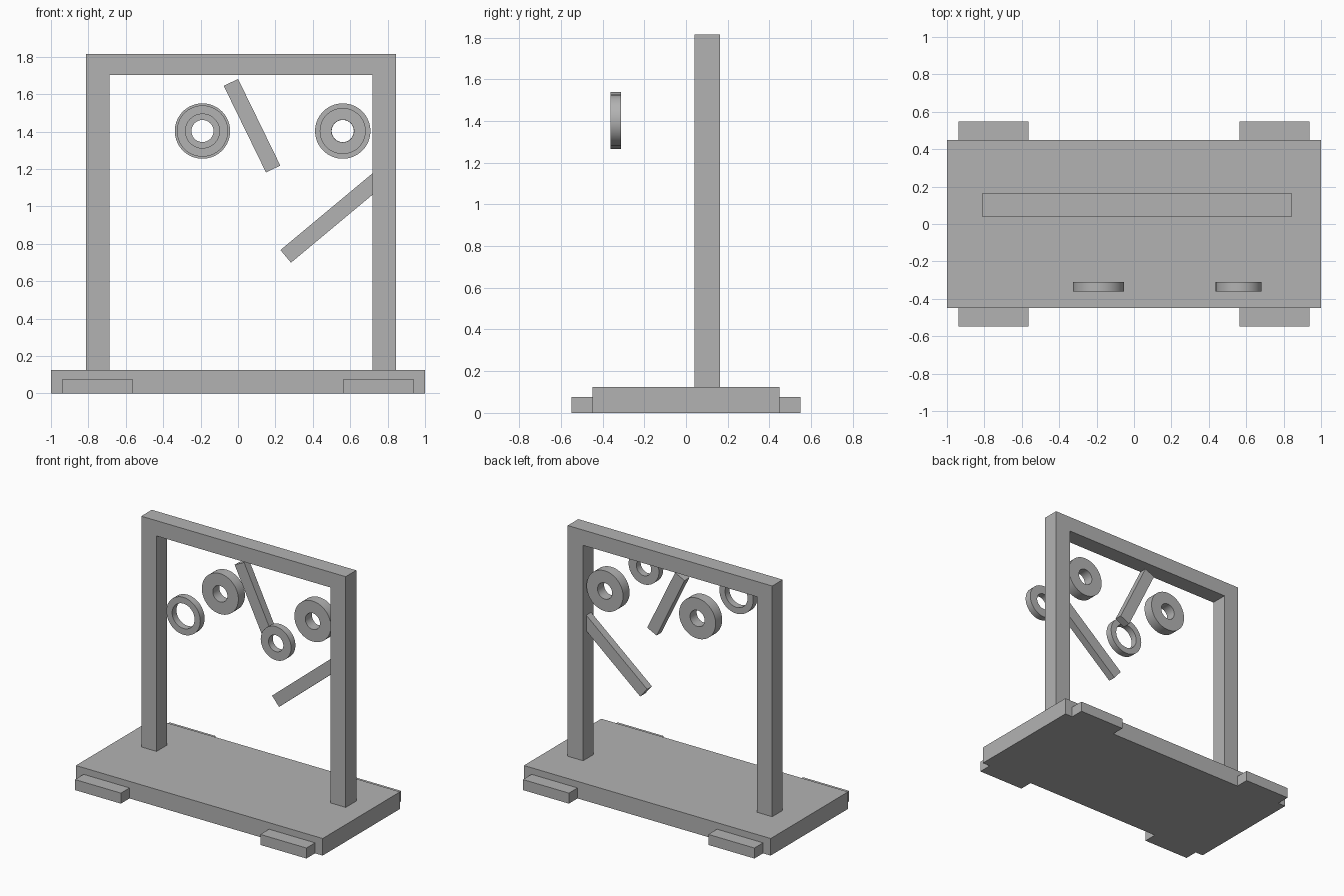
import bpy, bmesh, math
from mathutils import Vector

cube = bpy.data.objects.get("Cube")
if cube:
    bpy.data.objects.remove(cube, do_unlink=True)

GREY = (0.45, 0.45, 0.45, 1)
mat = bpy.data.materials.new("plain grey")
mat.use_nodes = True
mat.diffuse_color = GREY
mat.node_tree.nodes["Principled BSDF"].inputs["Base Color"].default_value = GREY


def add_object(name, bm):
    bmesh.ops.recalc_face_normals(bm, faces=bm.faces[:])
    mesh = bpy.data.meshes.new(name)
    bm.to_mesh(mesh)
    bm.free()
    mesh.materials.append(mat)
    obj = bpy.data.objects.new(name, mesh)
    bpy.context.collection.objects.link(obj)
    return obj


def box(name, low, high):
    low, high = Vector(low), Vector(high)
    bm = bmesh.new()
    bmesh.ops.create_cube(bm, size=1)
    bmesh.ops.scale(bm, vec=high - low, verts=bm.verts)
    bmesh.ops.translate(bm, vec=(low + high) / 2, verts=bm.verts)
    return add_object(name, bm)


def extrude_profile(name, points, y0, y1):
    """Extrude an outline in the x-z plane from y0 to y1."""
    bm = bmesh.new()
    face = bm.faces.new([bm.verts.new((x, y0, z)) for x, z in points])
    new = bmesh.ops.extrude_face_region(bm, geom=[face])["geom"]
    moved = [g for g in new if isinstance(g, bmesh.types.BMVert)]
    bmesh.ops.translate(bm, vec=(0, y1 - y0, 0), verts=moved)
    return add_object(name, bm)


def bar(name, start, end, width):
    """Slanted bar between two points of the frame plane."""
    obj = box(name, (-0.5, -0.028, -width / 2), (0.5, 0.028, width / 2))
    dx, dz = end[0] - start[0], end[1] - start[1]
    obj.scale.x = math.hypot(dx, dz)
    obj.rotation_euler.y = -math.atan2(dz, dx)
    obj.location = ((start[0] + end[0]) / 2, 0.098, (start[1] + end[1]) / 2)
    return obj


def ring(name, x, y, outer, inner, depth, segments=64):
    """Flat washer with its axis along y."""
    bm = bmesh.new()
    section = [(inner, -1), (outer, -1), (outer, 1), (inner, 1)]
    verts = [bm.verts.new((r, s * depth / 2, 0)) for r, s in section]
    edges = [bm.edges.new((verts[i], verts[(i + 1) % 4])) for i in range(4)]
    bmesh.ops.spin(bm, geom=verts + edges, cent=(0, 0, 0), axis=(0, 1, 0),
                   angle=math.tau, steps=segments, use_duplicate=False)
    bmesh.ops.remove_doubles(bm, verts=bm.verts[:], dist=1e-4)
    obj = add_object(name, bm)
    obj.location = (x, y, 1.403)
    bpy.ops.object.select_all(action="DESELECT")
    obj.select_set(True)
    bpy.context.view_layer.objects.active = obj
    bpy.ops.object.shade_smooth_by_angle(angle=math.radians(40))
    return obj


# Base plate and its four feet
box("base_plate", (-1, -0.448, 0), (1, 0.448, 0.125))
for side, sx in (("left", 1), ("right", -1)):
    for end, sy in (("front", -1), ("back", 1)):
        xs = sorted((sx * 0.565, sx * 0.938))
        ys = sorted((sy * 0.448, sy * 0.548))
        box(f"foot_{end}_{side}", (xs[0], ys[0], 0), (xs[1], ys[1], 0.077))

# Gantry: two posts and a top beam in one outline
extrude_profile("gantry_frame", [
    (-0.812, 0.125), (-0.688, 0.125), (-0.688, 1.703), (0.72, 1.703),
    (0.72, 0.125), (0.845, 0.125), (0.845, 1.815), (-0.812, 1.815)], 0.04, 0.162)

# Slanted bars
bar("upper_arm", (-0.038, 1.663), (0.188, 1.2), 0.085)
bar("lower_arm", (0.255, 0.733), (0.77, 1.162), 0.088)

# Rollers inside the frame and loose rings in front
ring("roller_right", -0.19, 0.102, 0.148, 0.059, 0.076)
ring("roller_left", 0.56, 0.102, 0.148, 0.059, 0.076)
ring("front_ring_right", -0.19, -0.336, 0.137, 0.091, 0.05)
ring("front_ring_left", 0.56, -0.336, 0.123, 0.06, 0.05)
